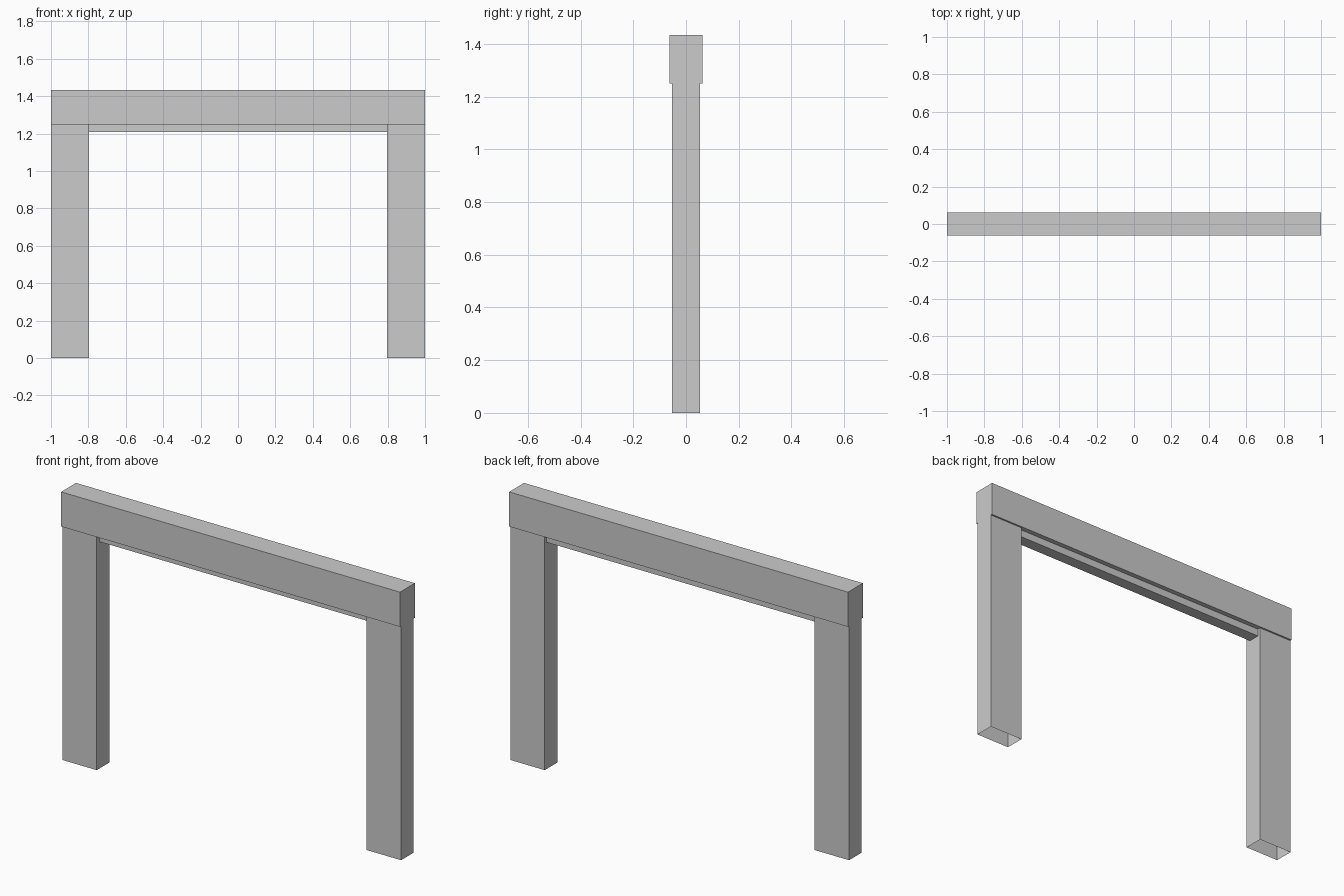
import bpy, bmesh

if "Cube" in bpy.data.objects:
    bpy.data.objects.remove(bpy.data.objects["Cube"])


def box(name, x, y, z, open_sides=()):
    """Box from (min, max) ranges; open_sides lists z directions left without a face."""
    bm = bmesh.new()
    bmesh.ops.create_cube(bm, size=1)
    for v in bm.verts:
        v.co = [r[0] if c < 0 else r[1] for c, r in zip(v.co, (x, y, z))]
    bm.normal_update()
    gone = [f for f in bm.faces if round(f.normal.z) in open_sides and abs(f.normal.z) > 0.5]
    bmesh.ops.delete(bm, geom=gone, context='FACES_ONLY')
    mesh = bpy.data.meshes.new(name)
    bm.to_mesh(mesh)
    bm.free()
    obj = bpy.data.objects.new(name, mesh)
    bpy.context.collection.objects.link(obj)
    return obj


INNER, BEAM_Z, TOP_Z = 0.797, 1.249, 1.434

# Top beam, slightly deeper than the posts
box("lintel_beam", (-1, 1), (-0.0625, 0.0625), (BEAM_Z, TOP_Z))

# Hollow posts, open at the foot and under the beam
posts = box("side_posts", (INNER, 1), (-0.053, 0.053), (0, BEAM_Z), open_sides=(-1, 1))
mirror = posts.modifiers.new("mirror", 'MIRROR')
mirror.use_axis[0] = True

# Narrow stop strip under the beam, between the posts
box("door_stop", (-INNER, INNER), (-0.028, 0.036), (1.209, BEAM_Z), open_sides=(1,))
